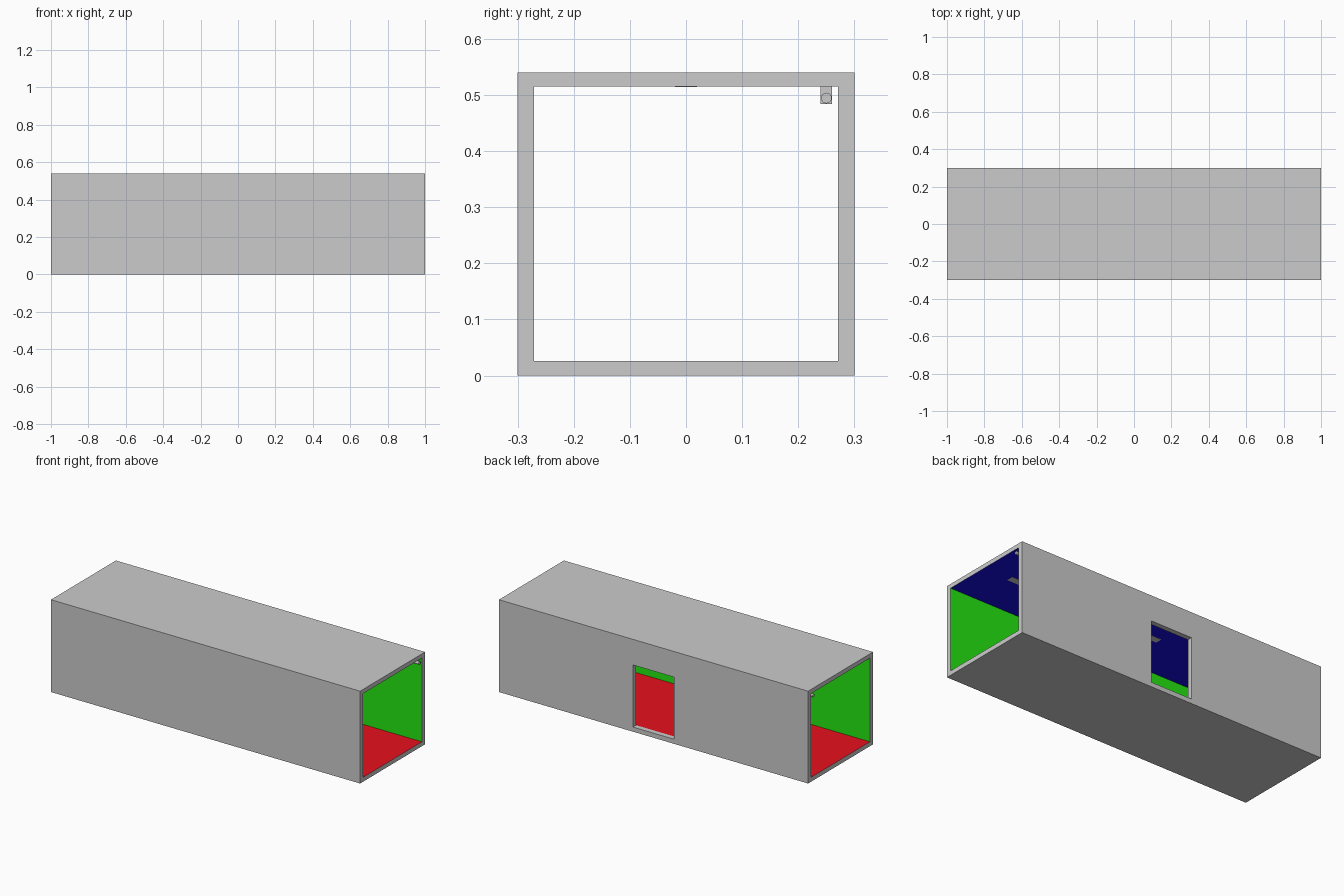
import bpy
from math import pi
from mathutils import Vector

if "Cube" in bpy.data.objects:
    bpy.data.objects.remove(bpy.data.objects["Cube"])

L, W, H = 2.0, 0.60, 0.54          # outer size of the corridor
IY, Z0, Z1 = 0.271, 0.026, 0.515   # inner half width, floor level, ceiling level


def box(name, lo, hi):
    lo, hi = Vector(lo), Vector(hi)
    bpy.ops.mesh.primitive_cube_add(size=1)
    ob = bpy.context.object
    ob.name = name
    for v in ob.data.vertices:
        v.co = [(lo[i] + hi[i]) / 2 + v.co[i] * (hi[i] - lo[i]) for i in range(3)]
    return ob


def colour(name, rgb):
    m = bpy.data.materials.new(name)
    m.diffuse_color = (*rgb, 1)
    m.use_nodes = True
    m.node_tree.nodes["Principled BSDF"].inputs["Base Color"].default_value = m.diffuse_color
    return m


def cut(target, cutter):
    mod = target.modifiers.new("cut", 'BOOLEAN')
    mod.operation = 'DIFFERENCE'
    mod.solver = 'EXACT'
    mod.object = cutter
    bpy.context.view_layer.objects.active = target
    bpy.ops.object.modifier_apply(modifier=mod.name)
    bpy.data.objects.remove(cutter)


# Corridor shell: open tube with a doorway in the back wall
shell = box("corridor_shell", (-L / 2, -W / 2, 0), (L / 2, W / 2, H))
cut(shell, box("inside_cutter", (-1.2, -IY, Z0), (1.2, IY, Z1)))
cut(shell, box("doorway_cutter", (-0.134, 0.2, Z0 + 0.001), (0.134, 0.4, 0.39)))

# Painted inner faces: grey outside, red floor, green walls, blue ceiling
shell.data.materials.clear()
for m in (colour("grey", (0.6, 0.6, 0.6)),
          colour("floor_red", (0.8, 0.006, 0.012)),
          colour("wall_green", (0.018, 0.8, 0.006)),
          colour("ceiling_blue", (0.007, 0.003, 0.8))):
    shell.data.materials.append(m)
for p in shell.data.polygons:
    c, n = p.center, p.normal
    p.material_index = 0
    if n.z > 0.9 and abs(c.z - Z0) < 0.0005:
        p.material_index = 1
    elif abs(n.y) > 0.9 and abs(abs(c.y) - IY) < 0.002:
        p.material_index = 2
    elif n.z < -0.9 and abs(c.z - Z1) < 0.0005:
        p.material_index = 3

# Three flush strip lights along the ceiling
for i in (-1, 0, 1):
    x = i * L / 3
    box("ceiling_light", (x - 0.165, -0.02, Z1 - 0.001), (x + 0.165, 0.02, Z1 + 0.004))

# Pipe running under the ceiling beside the back wall
bpy.ops.mesh.primitive_cylinder_add(vertices=16, radius=0.0095, depth=L,
                                    location=(0, 0.25, 0.4945), rotation=(0, pi / 2, 0))
bpy.context.object.name = "ceiling_pipe"
bpy.ops.object.shade_smooth_by_angle()

# Clips holding the pipe
for i in range(6):
    x = -L / 2 + L / 12 + i * L / 6
    box("pipe_clip", (x - 0.01, 0.24, 0.484), (x + 0.01, 0.26, Z1 + 0.002))
